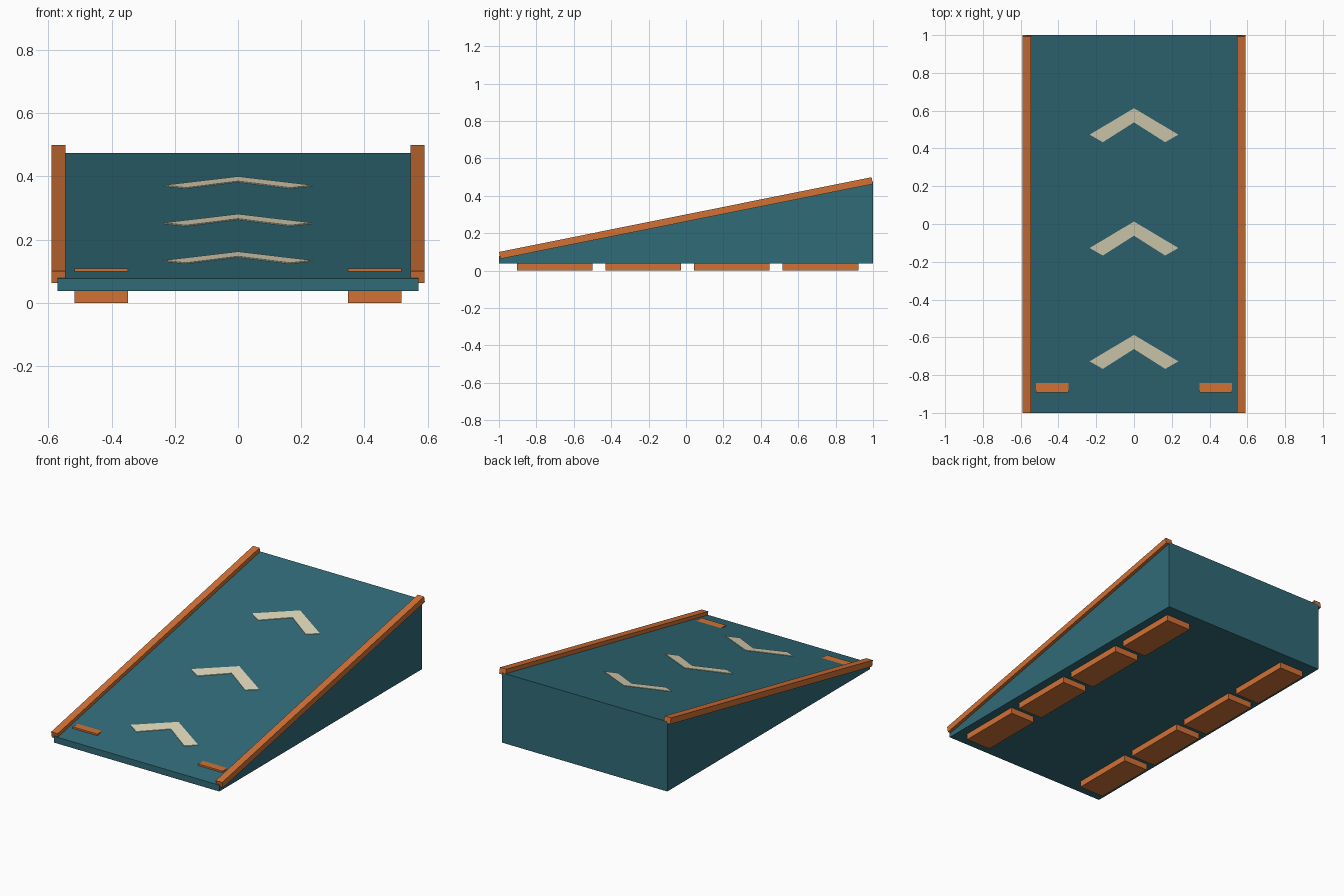
import bpy, bmesh, math
from mathutils import Matrix, Vector

if "Cube" in bpy.data.objects:
    bpy.data.objects.remove(bpy.data.objects["Cube"])


def material(name, rgb):
    m = bpy.data.materials.new(name)
    m.diffuse_color = (*rgb, 1)
    m.use_nodes = True
    m.node_tree.nodes["Principled BSDF"].inputs["Base Color"].default_value = m.diffuse_color
    return m


TEAL = material("teal", (0.030, 0.145, 0.185))
ORANGE = material("orange", (0.64, 0.168, 0.036))
CREAM = material("cream", (0.72, 0.665, 0.47))

# Ramp surface: height at a given y
Z_FRONT, Z_BACK, Z_BASE = 0.0775, 0.474, 0.038


def ramp_z(y):
    return Z_FRONT + (y + 1) * (Z_BACK - Z_FRONT) / 2


def prism(name, points, offset, mat):
    """Solid made by sweeping a planar outline along an offset vector."""
    bm = bmesh.new()
    face = bm.faces.new([bm.verts.new(p) for p in points])
    ext = bmesh.ops.extrude_face_region(bm, geom=[face])
    verts = [g for g in ext["geom"] if isinstance(g, bmesh.types.BMVert)]
    bmesh.ops.translate(bm, verts=verts, vec=Vector(offset))
    bmesh.ops.recalc_face_normals(bm, faces=bm.faces)
    return finish(name, bm, mat)


def box(name, size, matrix, mat):
    bm = bmesh.new()
    bmesh.ops.create_cube(bm, size=1, matrix=matrix @ Matrix.Diagonal((*size, 1)))
    return finish(name, bm, mat)


def finish(name, bm, mat):
    mesh = bpy.data.meshes.new(name)
    bm.to_mesh(mesh)
    bm.free()
    mesh.materials.append(mat)
    obj = bpy.data.objects.new(name, mesh)
    bpy.context.collection.objects.link(obj)
    return obj


# Wedge body
W = 0.571
prism("ramp_body",
      [(-W, -1, Z_BASE), (-W, 1, Z_BASE), (-W, 1, Z_BACK), (-W, -1, Z_FRONT)],
      (2 * W, 0, 0), TEAL)

# Tilted side rails and the feet under each side
slope = math.atan2(0.4, 1.993)
tilt = Matrix.Rotation(slope, 4, 'X')
for side, label in ((-1, "left"), (1, "right")):
    box(f"{label}_rail", (0.045, 2.032, 0.0375),
        Matrix.Translation((side * 0.5685, 0, 0.2815)) @ tilt, ORANGE)
    for i in range(4):
        y = -0.702 + i * 0.4735
        box(f"{label}_foot_{i + 1}", (0.17, 0.405, 0.042),
            Matrix.Translation((side * 0.433, y, 0.021)), ORANGE)
    # Small level stop that pokes out of the slope near the front
    box(f"{label}_front_stop", (0.17, 0.10, 0.04),
        Matrix.Translation((side * 0.433, -0.841, 0.089)), ORANGE)

# Cream arrow plates lying on the slope
outline = [(0, 0), (0.235, -0.14), (0.165, -0.18), (0, -0.075),
           (-0.165, -0.18), (-0.235, -0.14)]
for i, apex in enumerate((-0.587, 0.013, 0.613)):
    pts = [(x, apex + y, ramp_z(apex + y) - 0.002) for x, y in outline]
    prism(f"arrow_marking_{i + 1}", pts, (0, 0, 0.005), CREAM)
